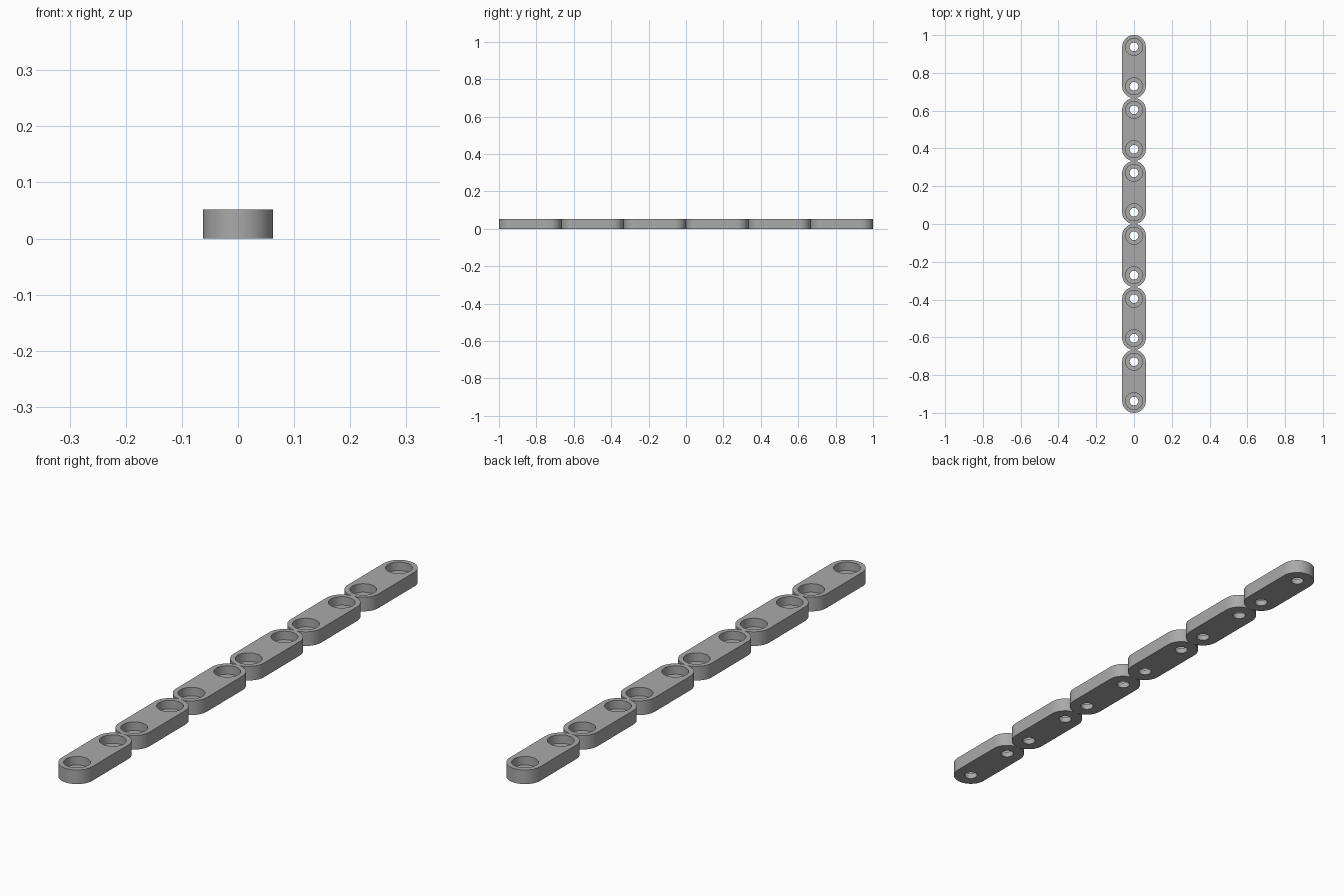
import bpy, bmesh, math
from mathutils import Matrix

if "Cube" in bpy.data.objects:
    bpy.data.objects.remove(bpy.data.objects["Cube"], do_unlink=True)

UNIT = 1 / 96              # one design unit in scene units
WIDTH, HEIGHT, PITCH, SPACING = 12 * UNIT, 5 * UNIT, 32 * UNIT, 20 * UNIT
HOLE_R, BORE_R, BORE_DEPTH = 2.2 * UNIT, 4.3 * UNIT, 3 * UNIT
LINKS = 6

grey = bpy.data.materials.new("plain grey")
grey.use_nodes = True
colour = (0.4, 0.4, 0.4, 1)
grey.diffuse_color = colour
grey.node_tree.nodes["Principled BSDF"].inputs["Base Color"].default_value = colour


def make_object(name, bm):
    mesh = bpy.data.meshes.new(name)
    bm.to_mesh(mesh)
    bm.free()
    mesh.materials.append(grey)
    obj = bpy.data.objects.new(name, mesh)
    bpy.context.collection.objects.link(obj)
    return obj


def make_cutter(name, radius, bottom, top):
    """Pair of upright cylinders, one at each end of a link."""
    bm = bmesh.new()
    for side in (-1, 1):
        bmesh.ops.create_cone(
            bm, cap_ends=True, segments=64, radius1=radius, radius2=radius,
            depth=top - bottom,
            matrix=Matrix.Translation((0, side * SPACING / 2, (bottom + top) / 2)))
    cutter = make_object(name, bm)
    cutter.hide_render = True
    return cutter


# Rounded bar: two half circles joined by straight sides, extruded upward
bm = bmesh.new()
steps = 32
outline = []
for end in (1, -1):
    for i in range(steps + 1):
        a = math.pi * i / steps
        outline.append(bm.verts.new((end * WIDTH / 2 * math.cos(a),
                                     end * (SPACING / 2 + WIDTH / 2 * math.sin(a)), 0)))
base = bm.faces.new(outline)
top = bmesh.ops.extrude_face_region(bm, geom=[base])
bmesh.ops.translate(bm, vec=(0, 0, HEIGHT),
                    verts=[g for g in top["geom"] if isinstance(g, bmesh.types.BMVert)])
bmesh.ops.recalc_face_normals(bm, faces=bm.faces)
link = make_object("link_1", bm)

# Through holes and wider recesses sunk from the top
cutters = [make_cutter("hole_cutter", HOLE_R, -HEIGHT, 2 * HEIGHT),
           make_cutter("recess_cutter", BORE_R, HEIGHT - BORE_DEPTH, 2 * HEIGHT)]
bpy.ops.object.select_all(action="DESELECT")
bpy.context.view_layer.objects.active = link
link.select_set(True)
for cutter in cutters:
    mod = link.modifiers.new("cut", "BOOLEAN")
    mod.operation = "DIFFERENCE"
    mod.solver = "EXACT"
    mod.object = cutter
    bpy.ops.object.modifier_apply(modifier=mod.name)
    bpy.data.objects.remove(cutter, do_unlink=True)
bpy.ops.object.shade_smooth_by_angle(angle=math.radians(30))

# Row of identical links laid end to end
for i in range(LINKS):
    part = link if i == 0 else link.copy()
    if i:
        part.name = f"link_{i + 1}"
        bpy.context.collection.objects.link(part)
    part.location.y = (i - (LINKS - 1) / 2) * PITCH
